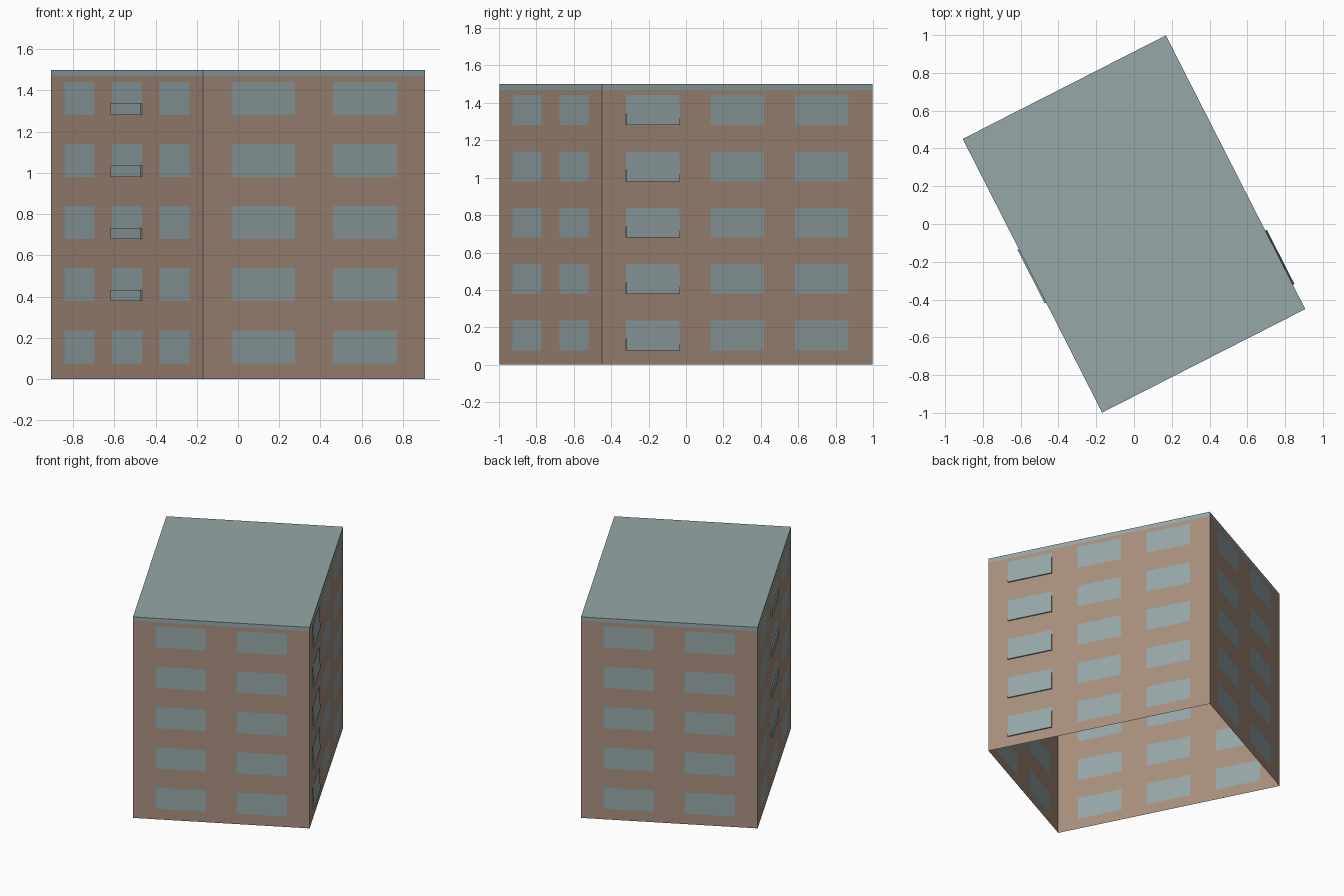
import bpy
import bmesh
from math import radians
from mathutils import Matrix, Vector

if "Cube" in bpy.data.objects:
    bpy.data.objects.remove(bpy.data.objects["Cube"], do_unlink=True)

WIDTH, DEPTH, HEIGHT = 1.207, 1.626, 1.5
BAND = 1.47                                   # underside of the roof band
FLOORS = [0.157 + 0.301 * i for i in range(5)]  # window centre heights
WIN_H = 0.16
TURN = Matrix.Rotation(radians(27), 4, "Z")


def material(name, srgb):
    linear = [((c / 255 + 0.055) / 1.055) ** 2.4 for c in srgb]
    mat = bpy.data.materials.new(name)
    mat.use_nodes = True
    mat.diffuse_color = (*linear, 1)
    mat.node_tree.nodes["Principled BSDF"].inputs["Base Color"].default_value = (*linear, 1)
    return mat


BRICK = material("brown wall", (168, 143, 125))
GLASS = material("grey green", (150, 167, 168))


def finish(name, bm, frame):
    """Place a part in its wall frame, turn the building and link it."""
    bm.transform(TURN @ frame)
    mesh = bpy.data.meshes.new(name)
    bm.to_mesh(mesh)
    bm.free()
    mesh.materials.append(BRICK)
    mesh.materials.append(GLASS)
    bpy.context.collection.objects.link(bpy.data.objects.new(name, mesh))


def wall_frame(angle, distance):
    """Frame with x along the wall, -y outward and z up."""
    return Matrix.Rotation(radians(angle), 4, "Z") @ Matrix.Translation((0, -distance, 0))


def wall(name, frame, length, columns, win_w):
    """Flat wall cut into a grid, with the window cells coloured."""
    xs = sorted([-length / 2, length / 2] + [c + s * win_w / 2 for c in columns for s in (-1, 1)])
    zs = sorted([0, BAND, HEIGHT] + [f + s * WIN_H / 2 for f in FLOORS for s in (-1, 1)])
    bm = bmesh.new()
    grid = [[bm.verts.new((x, 0, z)) for x in xs] for z in zs]
    for r in range(len(zs) - 1):
        for c in range(len(xs) - 1):
            face = bm.faces.new((grid[r][c], grid[r][c + 1], grid[r + 1][c + 1], grid[r + 1][c]))
            is_window = r % 2 == 1 and c % 2 == 1
            face.material_index = int(is_window or zs[r] >= BAND)
    finish(name, bm, frame)


def panel(name, frame, x, z0, height, width, out_bottom, out_top):
    """Thin open-backed panel standing off the wall."""
    bm = bmesh.new()
    bmesh.ops.create_cube(bm, size=1)
    back = [f for f in bm.faces if f.normal.y > 0.5]
    bmesh.ops.delete(bm, geom=back, context="FACES_ONLY")
    for v in bm.verts:
        out = out_top if v.co.z > 0 else out_bottom
        v.co = Vector((x + v.co.x * width, -out if v.co.y < 0 else 0, z0 + (v.co.z + 0.5) * height))
    for f in bm.faces:
        f.material_index = 1
    finish(name, bm, frame)


# Walls: two short ends and two long sides
short_cols, long_cols = (-0.277, 0.277), (-0.508, 0, 0.508)
front, left = wall_frame(0, DEPTH / 2), wall_frame(90, WIDTH / 2)
back, right = wall_frame(180, DEPTH / 2), wall_frame(270, WIDTH / 2)
wall("front_wall", front, WIDTH, short_cols, 0.346)
wall("back_wall", back, WIDTH, short_cols, 0.346)
wall("left_wall", left, DEPTH, long_cols, 0.32)
wall("right_wall", right, DEPTH, long_cols, 0.32)

# Flat roof
bm = bmesh.new()
bmesh.ops.create_grid(bm, x_segments=1, y_segments=1, size=0.5)
bm.transform(Matrix.Translation((0, 0, HEIGHT)) @ Matrix.Diagonal((WIDTH, DEPTH, 1, 1)))
for f in bm.faces:
    f.material_index = 1
finish("roof", bm, Matrix())

# Shallow balconies on the upper floors of the right side
for f in FLOORS[1:]:
    panel("balcony", right, 0, f - WIN_H / 2, 0.055, 0.32, 0.008, 0.008)

# Tilted windows in the column nearest the front of the left side
for f in FLOORS:
    panel("tilted_window", left, long_cols[0], f - WIN_H / 2, WIN_H, 0.322, 0.009, 0.001)
